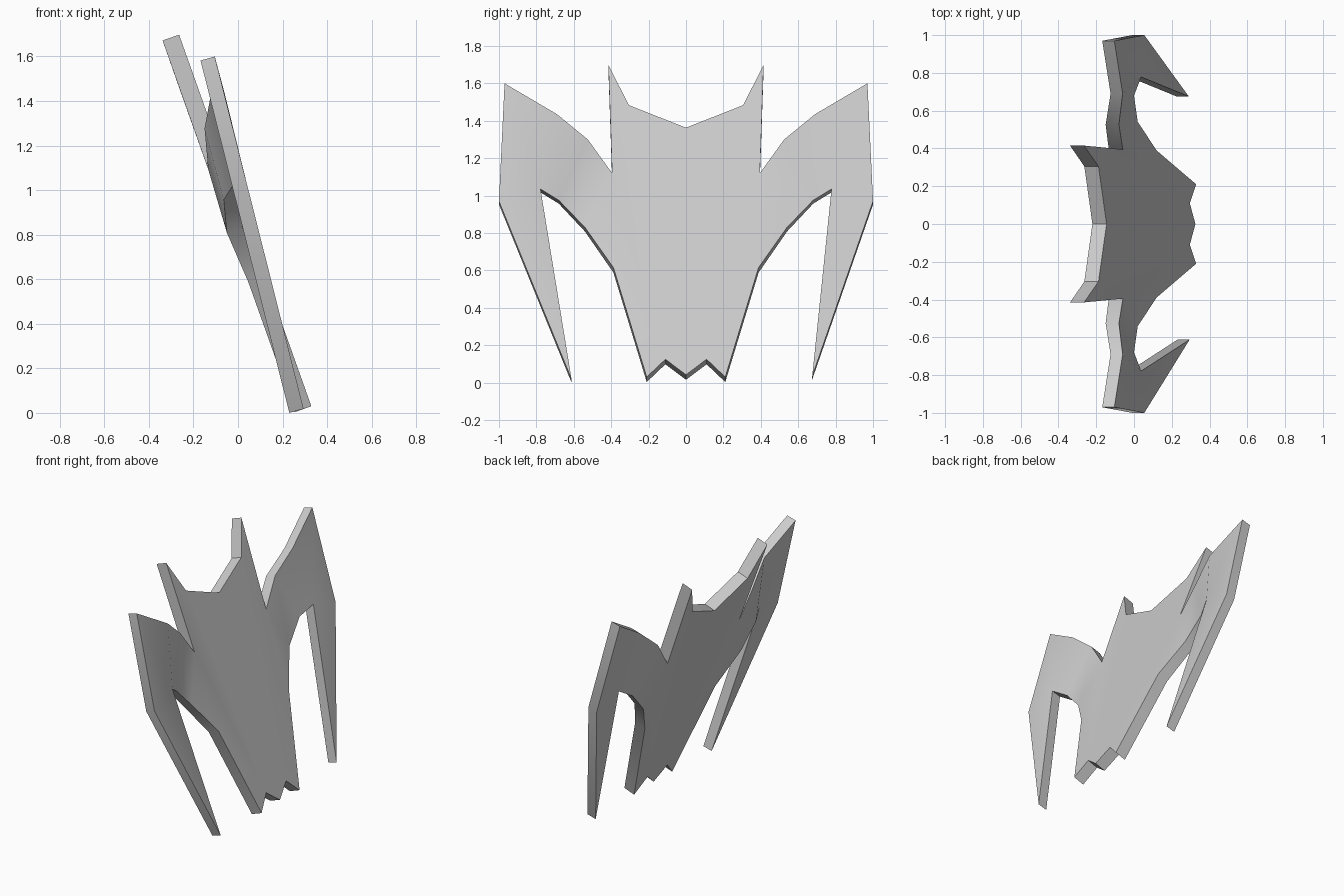
import bpy, bmesh

if "Cube" in bpy.data.objects:
    bpy.data.objects.remove(bpy.data.objects["Cube"])

grey = bpy.data.materials.new("plain grey")
grey.diffuse_color = (0.6, 0.6, 0.6, 1)
grey.use_nodes = True
grey.node_tree.nodes["Principled BSDF"].inputs["Base Color"].default_value = grey.diffuse_color


def body_x(z):
    return 0.34 - 0.356 * z      # lean of the body plate


def wing_x(z):
    return 0.299 - 0.252 * z     # steeper lean of the wing plates


# Half outline of the front surface: y, z, x
half = {
    "foot_mid": (0, 0.042, body_x(0.042)),
    "foot_notch": (0.11, 0.125, body_x(0.125)),
    "foot_tip": (0.21, 0.03, body_x(0.03)),
    "hip": (0.388, 0.615, body_x(0.615)),
    "arm_low_1": (0.54, 0.83, 0.02),
    "arm_low_2": (0.68, 0.975, 0.0),
    "armpit": (0.778, 1.035, wing_x(1.035)),
    "wing_tip": (0.675, 0.035, wing_x(0.035)),
    "wing_outer": (1.0, 0.97, wing_x(0.97)),
    "wing_top": (0.97, 1.60, wing_x(1.60)),
    "arm_top_2": (0.69, 1.435, -0.06),
    "arm_top_1": (0.525, 1.30, -0.08),
    "neck": (0.395, 1.12, body_x(1.12)),
    "ear_tip": (0.415, 1.698, body_x(1.698)),
    "ear_base": (0.305, 1.483, body_x(1.483)),
    "head_mid": (0, 1.363, body_x(1.363)),
}
outline = list(half)
# Front surface patches, from body to wing
patches = [
    ("foot_mid", "foot_notch", "head_mid"),
    ("foot_notch", "ear_base", "head_mid"),
    ("foot_notch", "foot_tip", "hip"),
    ("foot_notch", "hip", "neck"),
    ("foot_notch", "neck", "ear_base"),
    ("neck", "ear_tip", "ear_base"),
    ("neck", "hip", "arm_low_1"),
    ("neck", "arm_low_1", "arm_top_1"),
    ("arm_top_1", "arm_low_1", "arm_low_2"),
    ("arm_top_1", "arm_low_2", "arm_top_2"),
    ("arm_top_2", "arm_low_2", "armpit"),
    ("arm_top_2", "armpit", "wing_top"),
    ("wing_top", "armpit", "wing_outer"),
    ("armpit", "wing_tip", "wing_outer"),
]

bm = bmesh.new()
for side in (1, -1):
    front, back = {}, {}
    for name, (y, z, x) in half.items():
        if side < 0 and name == "wing_tip":      # this tip hooks further inwards
            y, z, x = 0.612, 0.018, wing_x(0.018)
        t = min(1, max(0, (y - 0.39) / 0.3))
        if name == "wing_tip":
            t = 1
        front[name] = bm.verts.new((x, side * y, z))
        back[name] = bm.verts.new((x - 0.075 + 0.011 * t, side * y, z - 0.027 + 0.009 * t))
    # Front and back skins
    for p in patches:
        bm.faces.new([front[n] for n in p])
        bm.faces.new([back[n] for n in reversed(p)])
    # Rim, left open along the centre line
    for a, b in zip(outline, outline[1:]):
        bm.faces.new([front[a], back[a], back[b], front[b]])

bmesh.ops.remove_doubles(bm, verts=bm.verts, dist=0.0005)
bmesh.ops.recalc_face_normals(bm, faces=bm.faces)
mesh = bpy.data.meshes.new("winged_plate")
bm.to_mesh(mesh)
bm.free()
mesh.materials.append(grey)
plate = bpy.data.objects.new("winged_plate", mesh)
bpy.context.collection.objects.link(plate)
bpy.context.view_layer.objects.active = plate
plate.select_set(True)
bpy.ops.object.shade_smooth_by_angle(angle=0.6)
